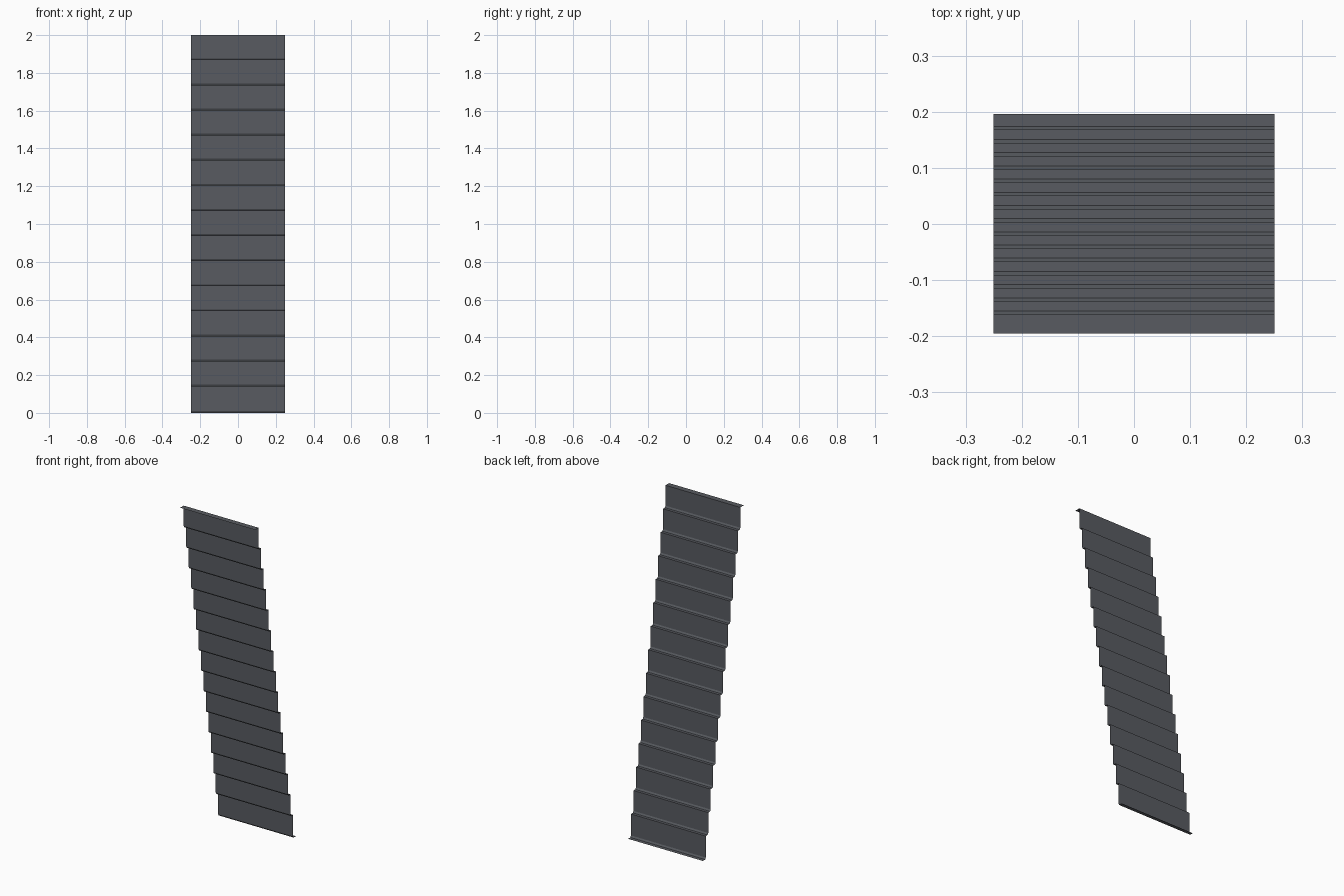
import bpy

if "Cube" in bpy.data.objects:
    bpy.data.objects.remove(bpy.data.objects["Cube"])

WIDTH = 0.5      # along x
STEPS = 15       # number of upright boards
RUN = 0.0235     # forward shift per board
RISE = 0.1329    # height per board
FIRST = 2.0 - RISE * (STEPS - 1)   # the lowest board is slightly taller
CH_Y, CH_Z = 0.006, 0.010          # small slanted fold at the foot of each board

# stepped section in (y, z), from the rear bottom lip up to the front top lip
profile = [(0.196, 0.0)]
for i in range(STEPS):
    y = 0.174 - RUN * i
    z0 = 0.0 if i == 0 else FIRST + RISE * (i - 1)
    z1 = FIRST + RISE * i
    profile += [(y, z0), (y - CH_Y, z0 + CH_Z), (y - CH_Y, z1)]
profile.append((-0.195, 2.0))

# sweep the section across the width as a single thin sheet
verts = [(x, y, z) for y, z in profile for x in (-WIDTH / 2, WIDTH / 2)]
faces = [(2 * i, 2 * i + 1, 2 * i + 3, 2 * i + 2) for i in range(len(profile) - 1)]
mesh = bpy.data.meshes.new("stepped_panel")
mesh.from_pydata(verts, [], faces)
mesh.update()
panel = bpy.data.objects.new("stepped_panel", mesh)
bpy.context.collection.objects.link(panel)

# dark slate grey sheet
mat = bpy.data.materials.new("slate_grey")
mat.diffuse_color = (0.098, 0.105, 0.119, 1.0)
mat.use_nodes = True
mat.node_tree.nodes["Principled BSDF"].inputs["Base Color"].default_value = mat.diffuse_color
mesh.materials.append(mat)
